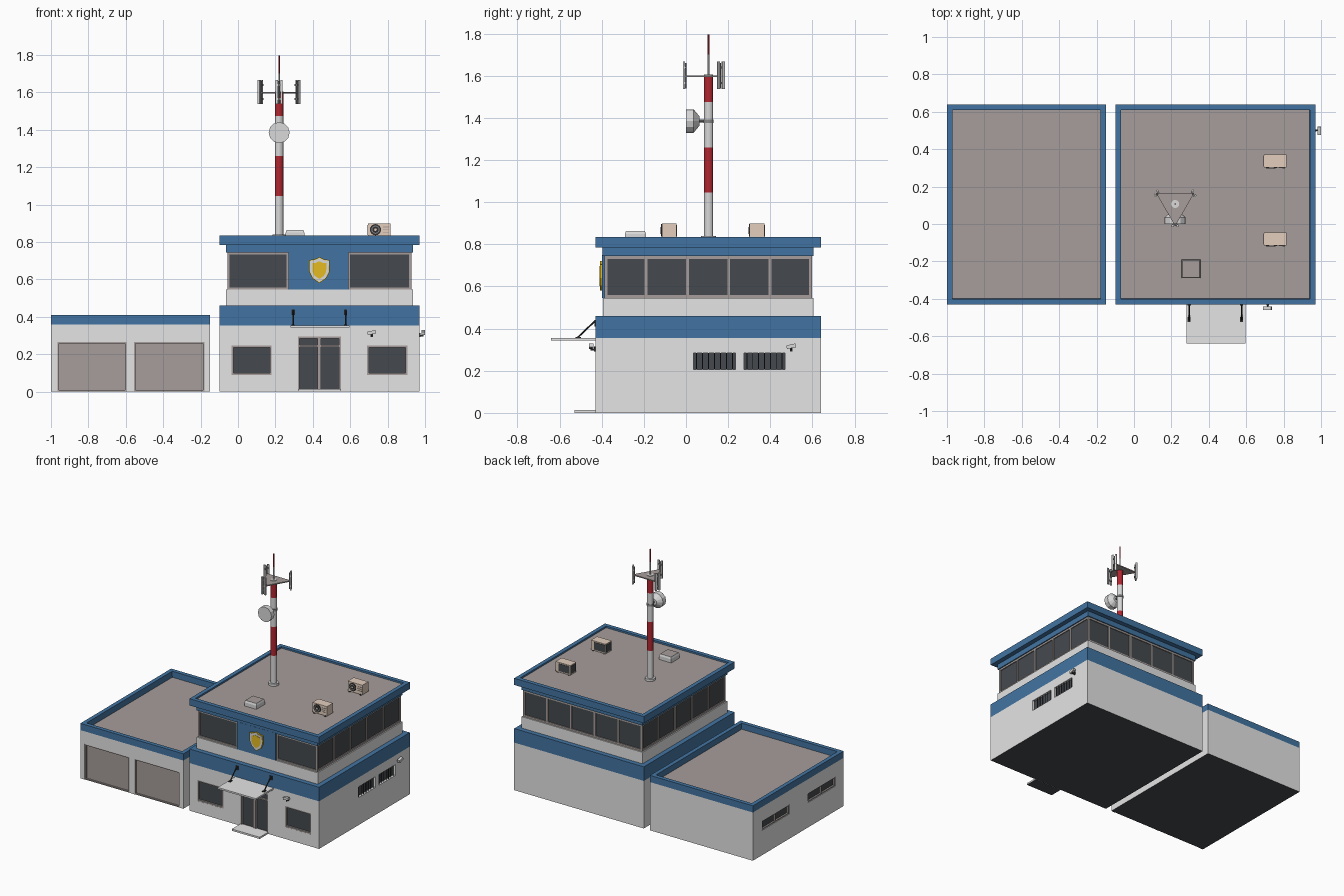
import bpy, bmesh, math
from mathutils import Matrix, Vector

if "Cube" in bpy.data.objects:
    bpy.data.objects.remove(bpy.data.objects["Cube"])

COL = {
    "wall_grey": (0.78, 0.78, 0.78), "blue": (0.055, 0.175, 0.36),
    "roof_taupe": (0.38, 0.34, 0.325), "dark_glass": (0.06, 0.068, 0.077),
    "signal_red": (0.44, 0.02, 0.03), "gold": (0.78, 0.50, 0.015),
    "cooler_tan": (0.77, 0.62, 0.51), "dark_metal": (0.03, 0.03, 0.032),
    "light_metal": (0.70, 0.70, 0.70), "mid_metal": (0.25, 0.25, 0.25),
}
MATS = {}
for n, c in COL.items():
    MATS[n] = bpy.data.materials.new(n)
    MATS[n].diffuse_color = (*c, 1)


class Part:
    """Collects primitives into one named object."""
    def __init__(self, name, M=None):
        self.name, self.bm, self.mats, self.M = name, bmesh.new(), [], M or Matrix()

    def slot(self, mat):
        if mat not in self.mats:
            self.mats.append(mat)
        return self.mats.index(mat)

    def paint(self, verts, mat):
        for f in {f for v in verts for f in v.link_faces}:
            f.material_index = self.slot(mat)

    def box(self, x0, x1, y0, y1, z0, z1, mat, R=None):
        c = Matrix.Translation(((x0 + x1) / 2, (y0 + y1) / 2, (z0 + z1) / 2))
        m = c @ (R or Matrix()) @ Matrix.Diagonal((x1 - x0, y1 - y0, z1 - z0, 1))
        vs = bmesh.ops.create_cube(self.bm, size=1, matrix=self.M @ m)["verts"]
        self.paint(vs, mat)
        return vs

    def rod(self, a, b, r1, mat, r2=None, seg=12):
        a, b = Vector(a), Vector(b)
        q = (b - a).to_track_quat('Z', 'Y').to_matrix().to_4x4()
        vs = bmesh.ops.create_cone(self.bm, cap_ends=True, segments=seg, radius1=r1,
                                   radius2=r1 if r2 is None else r2, depth=(b - a).length,
                                   matrix=self.M @ Matrix.Translation((a + b) / 2) @ q)["verts"]
        self.paint(vs, mat)

    def prism(self, pts, d, mat):
        n = len(pts)
        lo = [self.bm.verts.new(Vector(p)) for p in pts]
        hi = [self.bm.verts.new(Vector(p) + Vector(d)) for p in pts]
        fs = [self.bm.faces.new(lo), self.bm.faces.new(hi[::-1])]
        fs += [self.bm.faces.new((lo[i], hi[i], hi[(i + 1) % n], lo[(i + 1) % n])) for i in range(n)]
        bmesh.ops.recalc_face_normals(self.bm, faces=fs)
        self.paint(lo, mat)
        self.paint(hi, mat)

    def done(self):
        self.bm.normal_update()
        for f in self.bm.faces:  # dark undersides on the ground
            if f.normal.z < -0.9 and abs(f.calc_center_median().z) < 0.001:
                f.material_index = self.slot("dark_glass")
        me = bpy.data.meshes.new(self.name)
        self.bm.to_mesh(me)
        self.bm.free()
        for m in self.mats:
            me.materials.append(MATS[m])
        ob = bpy.data.objects.new(self.name, me)
        bpy.context.collection.objects.link(ob)
        return ob


def tray(name, x0, x1, y0, y1, z0, z1, rim, depth):
    """Blue parapet block with a sunken roof."""
    p = Part(name)
    p.box(x0, x1, y0, y1, z0, z1, "blue")
    p.bm.normal_update()
    top = max(p.bm.faces, key=lambda f: f.calc_center_median().z)
    bmesh.ops.inset_region(p.bm, faces=[top], thickness=rim, use_even_offset=True)
    bmesh.ops.inset_region(p.bm, faces=[top], thickness=0.0005, depth=-depth)
    top.material_index = p.slot("roof_taupe")
    p.done()


def side(angle, x, y):
    """Wall frame: local x along the wall, local -y outwards."""
    return Matrix.Translation((x, y, 0)) @ Matrix.Rotation(math.radians(angle), 4, 'Z')


def frame(p, u0, u1, z0, z1, t, ya, yb, mat="roof_taupe", bars=()):
    p.box(u0, u0 + t, ya, yb, z0, z1, mat)
    p.box(u1 - t, u1, ya, yb, z0, z1, mat)
    p.box(u0 + t, u1 - t, ya, yb, z1 - t, z1, mat)
    p.box(u0 + t, u1 - t, ya, yb, z0, z0 + t, mat)
    for b in bars:
        p.box(b - t / 2, b + t / 2, ya, yb, z0 + t, z1 - t, mat)


def walls(name, x0, x1, z1, holes):
    """Wall block with recesses cut by (matrix, u0, u1, z0, z1)."""
    w = Part(name)
    w.box(x0, x1, -0.43, 0.64, 0, z1, "wall_grey")
    ob = w.done()
    for M, u0, u1, a, b in holes:
        c = Part("recess_cutter", M)
        c.box(u0, u1, -0.05, 0.025, a if a > 0 else -0.05, b, "wall_grey")
        cut = c.done()
        m = ob.modifiers.new("recess", 'BOOLEAN')
        m.operation, m.solver, m.object = 'DIFFERENCE', 'EXACT', cut
        bpy.context.view_layer.objects.active = ob
        bpy.ops.object.modifier_apply(modifier=m.name)
        bpy.data.objects.remove(cut)


F = side(0, 0, -0.43)
R = side(90, 0.97, 0)
L = side(-90, -1.0, 0)

# garage wing
g_doors = [(-0.965, -0.595), (-0.555, -0.18)]
g_wins = [(-0.53, -0.21), (0.01, 0.335)]
walls("garage_walls", -1, -0.15, 0.36,
      [(F, a, b, 0, 0.265) for a, b in g_doors] + [(L, a, b, 0.185, 0.255) for a, b in g_wins])
tray("garage_parapet_roof", -1, -0.15, -0.43, 0.64, 0.36, 0.41, 0.03, 0.045)
for a, b in g_doors:
    p = Part("garage_door", F)
    p.box(a, b, 0.014, 0.025, 0, 0.265, "roof_taupe")
    frame(p, a, b, 0, 0.265, 0.008, 0.002, 0.02)
    p.done()
for a, b in g_wins:
    p = Part("garage_side_window", L)
    p.box(a, b, 0.016, 0.025, 0.185, 0.255, "dark_glass")
    frame(p, a, b, 0.185, 0.255, 0.008, 0.004, 0.02, bars=[(a + b) / 2])
    p.done()

# main building, ground floor
f_wins = [(-0.035, 0.18), (0.69, 0.905)]
r_wins = [(0.035, 0.235), (0.275, 0.47)]
walls("ground_floor_walls", -0.10, 0.97, 0.355,
      [(F, a, b, 0.09, 0.247) for a, b in f_wins] + [(F, 0.32, 0.55, 0, 0.295)]
      + [(R, a, b, 0.205, 0.285) for a, b in r_wins])
p = Part("ground_floor_blue_band")
p.box(-0.10, 0.97, -0.43, 0.64, 0.355, 0.46, "blue")
p.done()
for a, b in f_wins:
    p = Part("front_window", F)
    p.box(a, b, 0.014, 0.025, 0.09, 0.247, "dark_glass")
    frame(p, a, b, 0.09, 0.247, 0.01, 0.001, 0.02)
    p.done()
for a, b in r_wins:
    p = Part("barred_side_window", R)
    p.box(a, b, 0.018, 0.025, 0.205, 0.285, "dark_glass")
    for i in range(7):
        u = a + (b - a) * (i + 0.5) / 7
        p.rod((u, 0.008, 0.205), (u, 0.008, 0.285), 0.0025, "dark_metal", seg=6)
    p.done()

# entrance: glazed double door, step, canopy with stays
p = Part("entrance_door", F)
p.box(0.32, 0.55, 0.016, 0.025, 0, 0.295, "dark_glass")
frame(p, 0.32, 0.55, 0, 0.295, 0.01, 0.002, 0.02, bars=[0.43, 0.44])
p.box(0.33, 0.54, 0.002, 0.02, 0.24, 0.25, "roof_taupe")
p.done()
p = Part("entrance_step")
p.box(0.32, 0.55, -0.53, -0.43, 0, 0.013, "wall_grey")
p.done()
p = Part("entrance_canopy")
p.box(0.28, 0.595, -0.64, -0.43, 0.343, 0.355, "wall_grey")
p.done()
for x in (0.295, 0.575):
    p = Part("canopy_stay")
    p.rod((x, -0.515, 0.357), (x, -0.433, 0.435), 0.004, "dark_metal", seg=8)
    p.box(x - 0.009, x + 0.009, -0.435, -0.43, 0.41, 0.44, "dark_metal")
    p.box(x - 0.008, x + 0.008, -0.525, -0.498, 0.355, 0.36, "dark_metal")
    p.done()

# security cameras
for M, u in ((F, 0.715), (R, 0.5)):
    p = Part("security_camera", M)
    p.box(u - 0.006, u + 0.006, -0.006, 0, 0.292, 0.315, "dark_metal")
    p.box(u - 0.004, u + 0.004, -0.02, 0, 0.296, 0.304, "dark_metal")
    p.rod((u, -0.019, 0.296), (u, -0.019, 0.312), 0.004, "dark_metal", seg=8)
    tilt = Matrix.Rotation(math.radians(-12), 4, 'Y')
    p.box(u - 0.023, u + 0.021, -0.03, -0.01, 0.307, 0.325, "light_metal", tilt)
    p.done()

# upper storey: sill, glass band, frames
p = Part("upper_sill_wall")
p.box(-0.065, 0.935, -0.395, 0.605, 0.46, 0.545, "wall_grey")
p.done()
p = Part("upper_glass_band")
p.box(-0.05, 0.92, -0.38, 0.59, 0.54, 0.75, "dark_glass")
p.done()
for name, M in (("right", side(90, 0.92, 0.105)), ("back", side(180, 0.435, 0.59)),
                ("left", side(-90, -0.05, 0.105))):
    p = Part("upper_window_frames_" + name, M)
    frame(p, -0.492, 0.492, 0.545, 0.745, 0.014, -0.007, 0.002, bars=[-0.294, -0.098, 0.098, 0.294])
    p.done()
p = Part("upper_window_frames_front", side(0, 0, -0.38))
frame(p, -0.057, 0.272, 0.545, 0.745, 0.012, -0.007, 0.002)
frame(p, 0.588, 0.927, 0.545, 0.745, 0.012, -0.007, 0.002)
p.done()
p = Part("front_blue_panel")
p.box(0.27, 0.59, -0.398, -0.37, 0.545, 0.75, "blue")
p.done()

# plain shield emblem in three layers
half = [(0, 0.07), (0.025, 0.058), (0.055, 0.054), (0.054, -0.01), (0.036, -0.045), (0, -0.07)]
outline = half + [(-x, z) for x, z in half[-2:0:-1]]
p = Part("shield_plate")
for s, y, m in ((1, -0.407, "gold"), (0.92, -0.409, "light_metal"), (0.68, -0.411, "gold")):
    p.prism([(0.435 + x * s, y, 0.65 + z * s) for x, z in outline], (0, 0.009, 0), m)
p.done()

# cornice and roof
p = Part("lower_cornice")
p.box(-0.065, 0.935, -0.397, 0.605, 0.745, 0.787, "blue")
p.done()
tray("upper_cornice_roof", -0.10, 0.97, -0.43, 0.64, 0.785, 0.835, 0.03, 0.012)

# roof hatch with sloped lid and taupe top
p = Part("roof_hatch")
p.box(0.255, 0.355, -0.29, -0.19, 0.82, 0.85, "light_metal")
vs = p.box(0.255, 0.355, -0.29, -0.19, 0.85, 0.864, "light_metal")
for v in vs:
    if v.co.z > 0.86:
        v.co.x += 0.005 if v.co.x < 0.3 else -0.005
        v.co.y += 0.005 if v.co.y < -0.24 else -0.005
max(p.bm.faces, key=lambda f: f.calc_center_median().z).material_index = p.slot("roof_taupe")
p.done()

# air conditioners: fan and slats in front, coil grilles behind and at the left
for y in (-0.115, 0.302):
    p = Part("air_conditioner")
    p.box(0.695, 0.815, y, y + 0.07, 0.828, 0.90, "cooler_tan")
    for x in (0.705, 0.795):
        p.box(x, x + 0.012, y - 0.004, y + 0.07, 0.82, 0.83, "dark_metal")
    for r, d, m in ((0.03, 0.003, "dark_metal"), (0.022, 0.004, "mid_metal"),
                    (0.017, 0.005, "dark_metal"), (0.007, 0.006, "cooler_tan")):
        p.rod((0.735, y, 0.866), (0.735, y - d, 0.866), r, m, seg=16)
    for z in (0.85, 0.864, 0.878):
        p.box(0.775, 0.807, y - 0.002, y, z, z + 0.004, "roof_taupe")
    p.box(0.692, 0.695, y + 0.006, y + 0.064, 0.837, 0.892, "dark_glass")
    p.box(0.70, 0.79, y + 0.07, y + 0.073, 0.837, 0.892, "dark_glass")
    p.done()

# striped mast with whip antenna
MX, MY = 0.22, 0.107
p = Part("radio_mast")
p.rod((MX, MY, 0.82), (MX, MY, 0.84), 0.036, "light_metal")
for a, b, m in ((0.83, 1.045, "light_metal"), (1.045, 1.26, "signal_red"),
                (1.26, 1.475, "light_metal"), (1.475, 1.6, "signal_red")):
    p.rod((MX, MY, a), (MX, MY, b), 0.022, m, seg=16)
p.rod((MX, MY, 1.6), (MX, MY, 1.7), 0.004, "light_metal", seg=8)
p.rod((MX, MY, 1.7), (MX, MY, 1.797), 0.004, "signal_red", seg=8)
p.done()

# triangular platform with three twin panel antennas
p = Part("mast_platform")
p.prism([(MX + 0.118 * math.cos(a), MY + 0.118 * math.sin(a), 1.594)
         for a in (math.radians(-90 + 120 * i) for i in range(3))], (0, 0, 0.008), "roof_taupe")
p.rod((MX, MY, 1.6), (MX, MY, 1.606), 0.022, "light_metal")
p.done()
for i in range(3):
    p = Part("panel_antenna", side(120 * i, MX, MY))
    p.rod((0, -0.11, 1.54), (0, -0.11, 1.66), 0.005, "mid_metal", seg=8)
    for s in (-1, 1):
        p.box(s * 0.013 - 0.006, s * 0.013 + 0.006, -0.122, -0.111, 1.537, 1.667, "light_metal")
    for z in (1.565, 1.64):
        p.box(-0.014, 0.014, -0.114, -0.104, z - 0.005, z + 0.005, "mid_metal")
    p.done()

# drum dish on a clamp
p = Part("dish_antenna")
p.rod((MX, 0.0, 1.385), (MX, 0.036, 1.385), 0.056, "light_metal")
p.rod((MX, 0.036, 1.385), (MX, 0.064, 1.385), 0.056, "light_metal", r2=0.022)
p.rod((MX, 0.06, 1.385), (MX, MY, 1.385), 0.007, "mid_metal", seg=8)
p.rod((MX, MY, 1.377), (MX, MY, 1.393), 0.0245, "mid_metal", seg=16)
p.done()

for m in bpy.data.materials:
    if m.users and not m.is_grease_pencil:
        m.use_nodes = True
        m.node_tree.nodes["Principled BSDF"].inputs["Base Color"].default_value = m.diffuse_color
